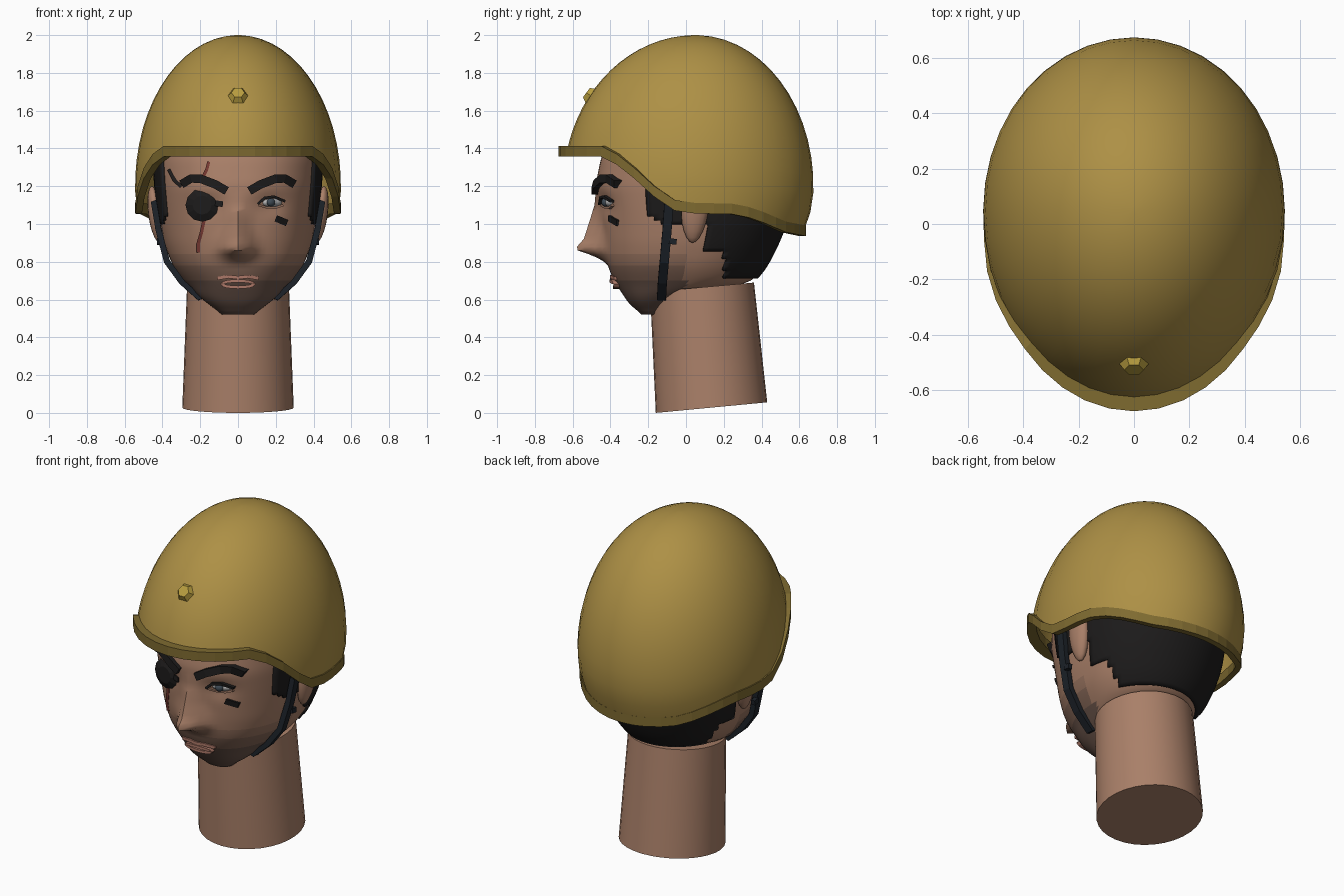
import bpy, bmesh
from math import sin, cos, pi, sqrt, exp
from mathutils import Vector
from mathutils.bvhtree import BVHTree

if "Cube" in bpy.data.objects:
    bpy.data.objects.remove(bpy.data.objects["Cube"])


def mat(name, r, g, b):
    m = bpy.data.materials.new(name)
    m.diffuse_color = (r, g, b, 1)
    m.use_nodes = True
    m.node_tree.nodes["Principled BSDF"].inputs["Base Color"].default_value = m.diffuse_color
    return m


SKIN = mat("skin", .40, .215, .14)
STUBBLE = [mat("stubble_%d" % i, .40 - .085 * i, .215 - .042 * i, .14 - .024 * i) for i in (1, 2, 3)]
OLIVE, BRIM = mat("olive", .42, .28, .06), mat("olive_dark", .21, .145, .03)
GOLD = mat("gold", .48, .34, .05)
BLACK, NAVY = mat("black", .012, .011, .011), mat("navy", .012, .016, .022)
LIP, SCAR = mat("lip", .42, .19, .14), mat("scar", .2, .045, .035)
WHITE, IRIS = mat("eye_white", .45, .45, .45), mat("iris", .05, .07, .09)


def finish(name, bm, mats, smooth=None):
    bmesh.ops.recalc_face_normals(bm, faces=bm.faces)
    me = bpy.data.meshes.new(name)
    bm.to_mesh(me)
    bm.free()
    ob = bpy.data.objects.new(name, me)
    bpy.context.collection.objects.link(ob)
    for m in mats:
        me.materials.append(m)
    if smooth:
        bpy.ops.object.select_all(action='DESELECT')
        ob.select_set(True)
        bpy.context.view_layer.objects.active = ob
        bpy.ops.object.shade_smooth_by_angle(angle=smooth)
    return ob


def lerp(table, x, k=1):
    if x <= table[0][0]:
        return table[0][k]
    for a, b in zip(table, table[1:]):
        if x <= b[0]:
            return a[k] + (b[k] - a[k]) * (x - a[0]) / (b[0] - a[0])
    return table[-1][k]


def loft(rings, caps=True, closed=False):
    bm = bmesh.new()
    vs = [[bm.verts.new(p) for p in r] for r in rings]
    pairs = list(zip(vs, vs[1:])) + ([(vs[-1], vs[0])] if closed else [])
    for a, b in pairs:
        for i in range(len(a)):
            j = (i + 1) % len(a)
            bm.faces.new((a[i], a[j], b[j], b[i]))
    if caps and not closed:
        bm.faces.new(vs[0])
        bm.faces.new(vs[-1])
    return bm


# Head: horizontal sections (z, front y, back y, half width) plus a nose bump
HEAD = [(.52, -.22, -.12, .07), (.56, -.29, -.06, .14), (.62, -.33, .02, .21), (.68, -.37, .33, .27),
        (.74, -.40, .39, .32), (.80, -.42, .43, .355), (.90, -.435, .48, .39), (1.0, -.445, .52, .41),
        (1.1, -.465, .54, .42), (1.2, -.48, .56, .43), (1.35, -.45, .57, .44), (1.55, -.36, .5, .4),
        (1.75, -.2, .36, .27), (1.84, -.06, .15, .1)]
NOSE = [(.79, 0), (.83, .06), (.86, .145), (.88, .145), (.92, .105), (1.0, .07), (1.1, .02), (1.18, 0)]
NOSE_W = [(.83, .075), (.92, .07), (1.0, .05), (1.15, .035)]


def head_ring(z, n=88):
    yf, yb, w = [sum(lerp(HEAD, z + d, k) for d in (-.03, -.015, 0, .015, .03)) / 5 for k in (1, 2, 3)]
    c = yf + .55 * (yb - yf)
    ring = []
    for i in range(n):
        a = 2 * pi * i / n
        s, co = sin(a), cos(a)
        e = .86 if s < 0 else 1
        x = w * abs(co) ** e * (1 if co > 0 else -1)
        y = c + (yb - c) * s if s > 0 else c - (c - yf) * abs(s) ** e
        if s < 0:
            y -= lerp(NOSE, z) * exp(-(x / lerp(NOSE_W, z)) ** 2)
            y += .025 * exp(-((abs(x) - .17) / .08) ** 2 - ((z - 1.1) / .06) ** 2)  # eye socket
        ring.append((x, y, z))
    return ring


bm = loft([head_ring(.52 + 1.32 * i / 66) for i in range(67)])
bmesh.ops.recalc_face_normals(bm, faces=bm.faces)
tree = BVHTree.FromBMesh(bm)

# Hair: offset copy of the scalp region of the head
hair = bm.copy()
hair.normal_update()


def bald(p):
    back = p.y > .1 and p.z > .86 or p.y > .2 and p.z > .73
    return not (back or p.y > -.2 and p.z > 1.0 + max(0, -.08 - p.y) * .3) or p.z > 1.4


bmesh.ops.delete(hair, geom=[f for f in hair.faces if bald(f.calc_center_median())], context='FACES')
for v in hair.verts:
    v.co += v.normal * .014
hair_ob = finish("hair", hair, [BLACK], .6)
sol = hair_ob.modifiers.new("thickness", 'SOLIDIFY')
sol.thickness, sol.offset = .02, -1

for f in bm.faces:
    p = f.calc_center_median()
    shade = (.84 - p.z) / .07 if p.y < .0 else 0
    f.material_index = max(0, min(3, int(shade + 1 if shade > 0 else 0)))
finish("head", bm, [SKIN] + STUBBLE, .9)

# Neck: tilted cylinder
N = 32
finish("neck", loft([[(rx * cos(2 * pi * i / N), cy + ry * sin(2 * pi * i / N), z + tilt * sin(2 * pi * i / N))
                      for i in range(N)]
                     for rx, ry, cy, z, tilt in ((.295, .295, .135, .028, .028), (.27, .275, .085, .665, .025))]),
       [SKIN], .6)

# Ears
for s, side in ((1, "right"), (-1, "left")):
    bm = bmesh.new()
    bmesh.ops.create_uvsphere(bm, u_segments=16, v_segments=10, radius=1)
    for v in bm.verts:
        x, y, z = v.co
        v.co = (s * (.435 + .04 * x + .02 * z), .045 + .07 * y * (1 + .2 * z) + .01 * z, 1.05 + .15 * z)
    finish(side + "_ear", bm, [SKIN], 1)

# Helmet shell: half ellipsoid cut along a wavy rim
RIM = [(-.42, 1.385), (-.32, 1.32), (-.12, 1.13), (-.03, 1.085), (.25, 1.08), (.36, 1.055), (.52, .985), (.62, .965)]
M = 40


def shell(a, z):
    r = sqrt(max(0, 1 - ((z - 1.2) / (.8 if z > 1.2 else .6)) ** 2))
    s = sin(a)
    return Vector((.545 * r * cos(a), .05 + (.625 if s > 0 else .70) * r * s, z))


def rim(a):
    z = 1.2
    for _ in range(4):
        z = lerp(RIM, shell(a, z).y)
    return z


angles = [2 * pi * i / M for i in range(M)]
rings = []
for k in range(17):
    t = .015 + .985 * k / 16
    rings.append([shell(a, 2 - (2 - rim(a)) * (1 - cos(t * pi / 2))) for a in angles])
bm = loft(rings, caps=False)
top = [v for v in bm.verts if v.co.z > 1.99 and len(v.link_faces) == 2]
bm.faces.new(top[:M])
finish("helmet", bm, [OLIVE], .8)

# Helmet brim: segmented band following the rim
secs = []
for a in angles:
    p, d = shell(a, rim(a)), Vector((cos(a), sin(a), 0))
    o = .010 + .035 * max(0, -sin(a)) ** 2
    secs.append([p + d * x + Vector((0, 0, z)) for x, z in ((-.025, -.028), (o, -.028), (o, .028), (-.025, .028))])
finish("helmet_brim", loft(secs, closed=True), [BRIM])

# Badge: low hexagonal stud on the helmet front
bm = bmesh.new()
bmesh.ops.create_cone(bm, cap_ends=True, segments=6, radius1=.058, radius2=.035, depth=.035)
badge = finish("helmet_stud", bm, [GOLD])
badge.location = (0, -.513, 1.685)
badge.rotation_euler = Vector((0, -.8, .6)).to_track_quat('Z', 'X').to_euler()


# Flat strips: box section swept along a path
def strip(name, pts, n, w, t, m, closed=False):
    pts, n = [Vector(p) for p in pts], Vector(n).normalized()
    secs = []
    for i, p in enumerate(pts):
        a = pts[i - 1] if closed or i else p
        b = pts[(i + 1) % len(pts)] if closed or i < len(pts) - 1 else p
        side = (b - a).cross(n).normalized() * w / 2
        secs.append([p + side + n * t, p - side + n * t, p - side - n * .02, p + side - n * .02])
    return finish(name, loft(secs, closed=closed), [m])


def on_face(x, z):
    hit = tree.ray_cast(Vector((x, -2, z)), Vector((0, 1, 0)))[0]
    return hit or Vector((x, -.1, z))


def face_strip(name, pts, w, t, m, closed=False):
    return strip(name, [on_face(x, z) for x, z in pts], (0, -1, 0), w, t, m, closed)


# Eyebrows and chin straps on both sides
for s, side in ((1, "right"), (-1, "left")):
    face_strip(side + "_eyebrow", [(s * x, z) for x, z in ((.06, 1.175), (.12, 1.21), (.2, 1.24), (.25, 1.24), (.3, 1.21))],
               .045, .028, BLACK)
    strip(side + "_chin_strap", [(s * x, y, z) for x, y, z in
                                 ((.45, -.09, 1.12), (.425, -.1, .97), (.38, -.115, .8),
                                  (.30, -.125, .69), (.2, -.13, .6))], (s, 0, -.4), .048, .012, NAVY)
    strip(side + "_strap_tab", [(s * .425, -.09, .91), (s * .425, -.05, .905)], (s, 0, 0), .03, .005, NAVY)

# Visible eye with iris and lids
c = on_face(.175, 1.115)
for name, r, off, dx, m in (("eyeball", (.058, .035, .026), .012, 0, WHITE), ("iris", (.023, .02, .022), -.016, .0, IRIS)):
    bm = bmesh.new()
    bmesh.ops.create_uvsphere(bm, u_segments=16, v_segments=10, radius=1)
    for v in bm.verts:
        v.co = c + Vector((dx + r[0] * v.co.x, off + r[1] * v.co.y + .25 * r[0] * v.co.x, r[2] * v.co.z))
    finish(name, bm, [m], 1)
face_strip("upper_eyelid", [(.105, 1.105), (.14, 1.138), (.19, 1.145), (.25, 1.12)], .014, .022, BLACK)
face_strip("lower_eyelid", [(.11, 1.1), (.15, 1.088), (.2, 1.086), (.24, 1.1)], .012, .014, STUBBLE[0])
face_strip("cheek_mark", [(.2, 1.03), (.26, 1.005)], .035, .012, BLACK)

# Eye patch and its strap
p = on_face(-.19, 1.1)
rings = [[(p.x + r * cos(2 * pi * i / 12), p.y + dy - .2 * r * cos(2 * pi * i / 12), p.z + r * sin(2 * pi * i / 12))
          for i in range(12)] for r, dy in ((.088, .03), (.088, -.02), (.05, -.04))]
finish("eye_patch", loft(rings), [BLACK])
face_strip("patch_strap_inner", [(-.12, 1.11), (-.08, 1.105)], .03, .012, BLACK)
face_strip("patch_strap_outer", [(-.3, 1.2), (-.335, 1.23), (-.365, 1.29)], .02, .01, BLACK)

# Scar above and below the patch
face_strip("scar_upper", [(-.155, 1.33), (-.165, 1.29), (-.185, 1.25)], .016, .008, SCAR)
face_strip("scar_lower", [(-.18, 1.02), (-.195, .95), (-.21, .9), (-.21, .85)], .018, .008, SCAR)

# Lips
face_strip("upper_lip", [(-.11, .712), (-.05, .722), (0, .716), (.05, .722), (.11, .712)], .018, .014, LIP)
face_strip("lower_lip", [(.085 * cos(2 * pi * i / 16), .682 + .017 * sin(2 * pi * i / 16)) for i in range(16)],
           .016, .026, LIP, closed=True)
